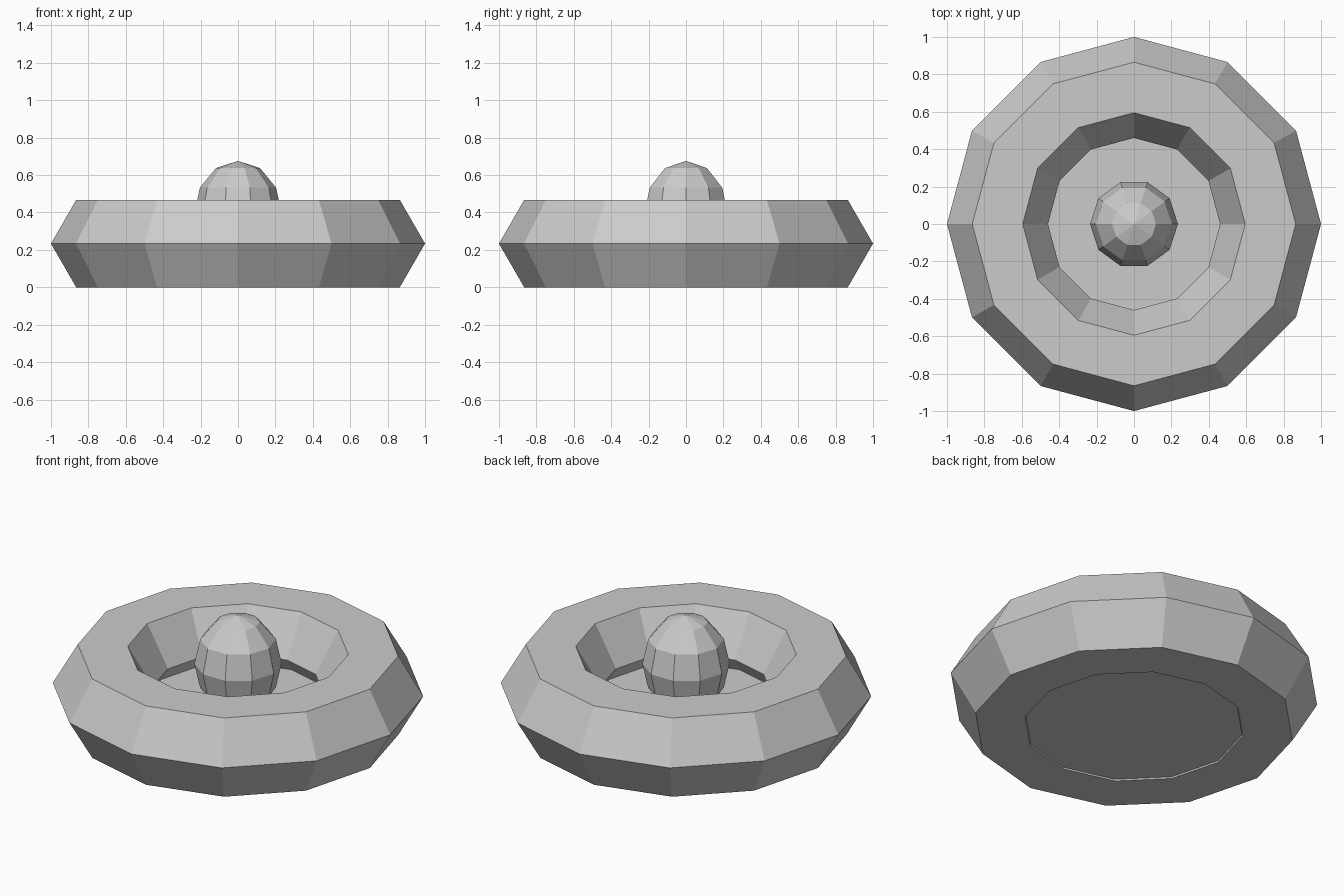
import bpy, math

if "Cube" in bpy.data.objects:
    bpy.data.objects.remove(bpy.data.objects["Cube"])


def finish(name):
    obj = bpy.context.object
    obj.name = name
    bpy.ops.object.transform_apply(location=False, rotation=True, scale=True)
    bpy.ops.object.shade_flat()
    return obj


MINOR = 0.27
HALF_H = MINOR * math.sin(math.radians(60))

# Hexagonal-section ring with twelve sides
bpy.ops.mesh.primitive_torus_add(major_segments=12, minor_segments=6,
                                 major_radius=1 - MINOR, minor_radius=MINOR,
                                 location=(0, 0, HALF_H))
finish("ring")

# Floor plug filling the hole, its rim buried in the ring
FLOOR_BOTTOM, FLOOR_TOP = 0.008, 0.16
bpy.ops.mesh.primitive_cylinder_add(vertices=12, radius=0.61,
                                    depth=FLOOR_TOP - FLOOR_BOTTOM,
                                    location=(0, 0, (FLOOR_TOP + FLOOR_BOTTOM) / 2))
finish("floor")

# Tall faceted knob standing in the middle
bpy.ops.mesh.primitive_uv_sphere_add(segments=10, ring_count=6, radius=1,
                                     location=(0, 0, 0.39),
                                     rotation=(0, 0, math.radians(90)))
bpy.context.object.scale = (0.235, 0.235, 0.286)
finish("centre_knob")
